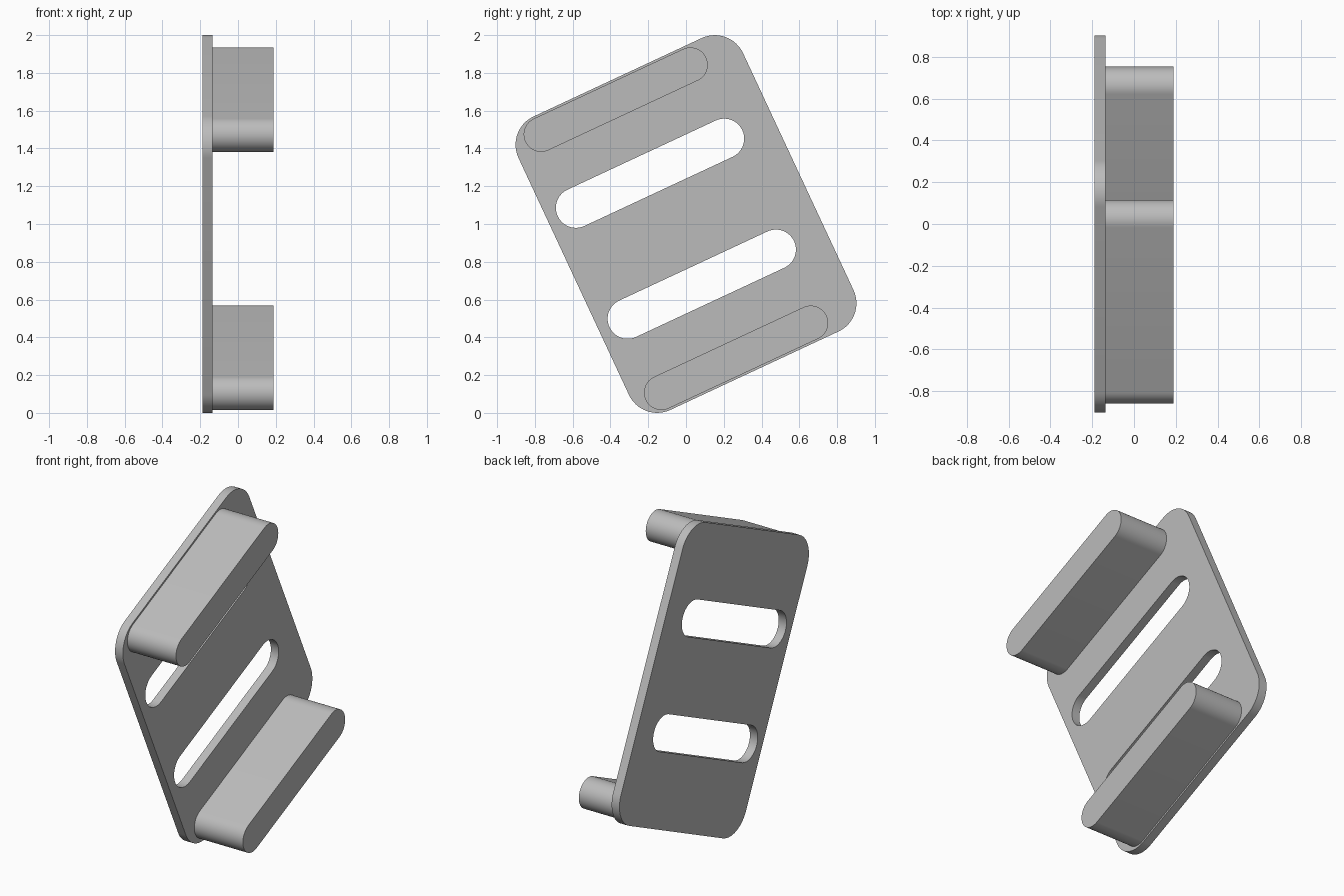
import bpy
import bmesh
from math import cos, sin, pi, radians
from mathutils import Matrix, Vector

cube = bpy.data.objects.get("Cube")
if cube:
    bpy.data.objects.remove(cube, do_unlink=True)

TILT = radians(25)
BACK, FACE, TIP = -0.188, -0.136, 0.188   # plate back, plate face, bar ends
SHIFT = -0.059                            # bars and slots sit off centre
STEPS = 16                                # segments per quarter circle

grey = bpy.data.materials.new("plain_grey")
grey.use_nodes = True
colour = (0.5, 0.5, 0.5, 1)
grey.diffuse_color = colour
grey.node_tree.nodes["Principled BSDF"].inputs["Base Color"].default_value = colour

# Local outline axes (u, v) turned onto the tilted y-z plane
PLACE = Matrix.Translation((0, 0, 1)) @ Matrix.Rotation(TILT, 4, "X")


def rounded_outline(u, v, half_u, half_v, radius):
    """Rounded rectangle whose corner centres lie at half_u, half_v."""
    points = []
    for quarter, (su, sv) in enumerate([(1, 1), (-1, 1), (-1, -1), (1, -1)]):
        for i in range(STEPS + 1):
            a = (quarter + i / STEPS) * pi / 2
            p = (u + su * half_u + radius * cos(a), v + sv * half_v + radius * sin(a))
            if not points or (Vector(p) - Vector(points[-1])).length > 1e-5:
                points.append(p)
    if (Vector(points[0]) - Vector(points[-1])).length < 1e-5:
        points.pop()
    return points


def extruded(name, outlines, x0, x1):
    """Fill the first outline, with the others as holes, and extrude along x."""
    bm = bmesh.new()
    for outline in outlines:
        verts = [bm.verts.new((x0, u, v)) for u, v in outline]
        for a, b in zip(verts, verts[1:] + verts[:1]):
            bm.edges.new((a, b))
    if len(outlines) == 1:
        bm.faces.new(list(bm.verts))
    else:
        bmesh.ops.triangle_fill(bm, use_beauty=True, edges=bm.edges[:])
    result = bmesh.ops.extrude_face_region(bm, geom=bm.faces[:], use_keep_orig=True)
    moved = [g for g in result["geom"] if isinstance(g, bmesh.types.BMVert)]
    bmesh.ops.translate(bm, verts=moved, vec=(x1 - x0, 0, 0))
    bmesh.ops.recalc_face_normals(bm, faces=bm.faces[:])
    bm.transform(PLACE)
    mesh = bpy.data.meshes.new(name)
    bm.to_mesh(mesh)
    bm.free()
    mesh.materials.append(grey)
    obj = bpy.data.objects.new(name, mesh)
    bpy.context.collection.objects.link(obj)
    bpy.ops.object.select_all(action="DESELECT")
    obj.select_set(True)
    bpy.context.view_layer.objects.active = obj
    bpy.ops.object.shade_smooth_by_angle(angle=radians(30))


# Plate with two long slots
plate = rounded_outline(0, 0, 0.491, 0.692, 0.165)
slots = [rounded_outline(SHIFT, v, 0.433, 0, 0.106) for v in (0.324, -0.324)]
extruded("slotted_plate", [plate] + slots, BACK, FACE)

# Round-ended bars standing out from the plate
for name, v in (("upper_bar", 0.754), ("lower_bar", -0.754)):
    extruded(name, [rounded_outline(SHIFT, v, 0.436, 0, 0.092)], FACE, TIP)
